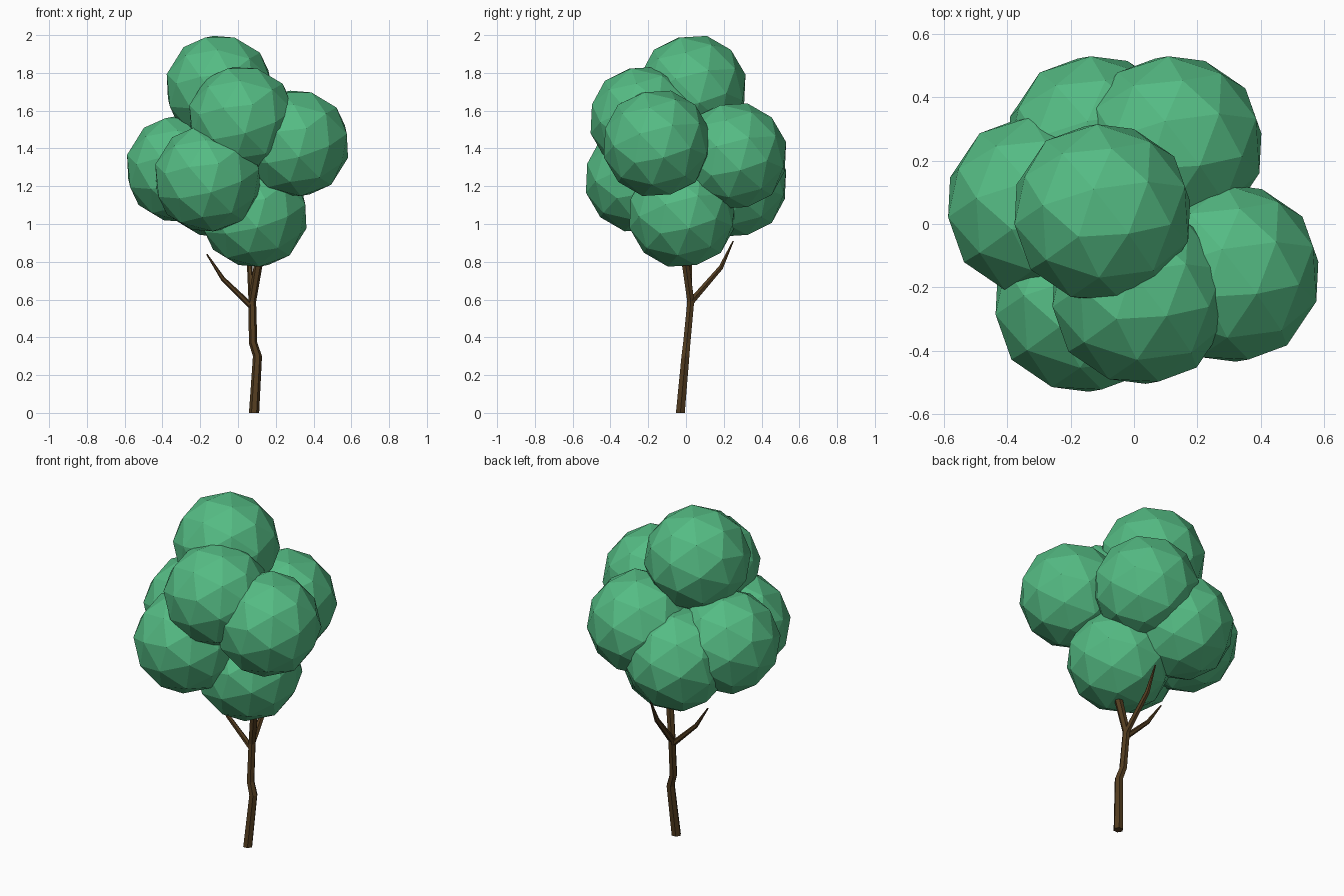
import bpy, bmesh, math
from mathutils import Vector, Matrix

if "Cube" in bpy.data.objects:
    bpy.data.objects.remove(bpy.data.objects["Cube"])


def material(name, color):
    m = bpy.data.materials.new(name)
    m.diffuse_color = (*color, 1)
    m.use_nodes = True
    m.node_tree.nodes["Principled BSDF"].inputs["Base Color"].default_value = m.diffuse_color
    return m


leaf = material("leaf_green", (0.09, 0.50, 0.23))
bark = material("bark_brown", (0.085, 0.045, 0.014))


def add_object(name, bm, mat):
    bmesh.ops.recalc_face_normals(bm, faces=bm.faces)
    mesh = bpy.data.meshes.new(name)
    bm.to_mesh(mesh)
    bm.free()
    mesh.materials.append(mat)
    ob = bpy.data.objects.new(name, mesh)
    bpy.context.collection.objects.link(ob)
    return ob


def limb(name, path, sides=6):
    """Tapered faceted tube through (x, y, z, radius) points."""
    bm = bmesh.new()
    pts = [Vector(p[:3]) for p in path]
    rings = []
    for i, p in enumerate(path):
        d = pts[min(i + 1, len(pts) - 1)] - pts[max(i - 1, 0)]
        if p[2] == 0:
            d = Vector((0, 0, 1))
        q = Vector((0, 0, 1)).rotation_difference(d.normalized())
        ring = []
        for k in range(sides):
            a = 2 * math.pi * k / sides
            ring.append(bm.verts.new(pts[i] + q @ Vector((math.cos(a), math.sin(a), 0)) * p[3]))
        rings.append(ring)
    for r, s in zip(rings, rings[1:]):
        for k in range(sides):
            n = (k + 1) % sides
            bm.faces.new((r[k], r[n], s[n], s[k]))
    bm.faces.new(rings[0])
    bm.faces.new(rings[-1])
    return add_object(name, bm, bark)


# Trunk and branches
limb("trunk", [(0.085, -0.03, 0, 0.027), (0.103, -0.003, 0.30, 0.024),
               (0.08, 0.004, 0.37, 0.022), (0.075, 0.025, 0.59, 0.021),
               (0.108, -0.002, 0.79, 0.023), (0.12, -0.02, 0.95, 0.015)])
limb("left_branch", [(0.075, 0.02, 0.56, 0.016), (-0.08, 0.02, 0.71, 0.012),
                     (-0.165, 0.03, 0.84, 0.004)])
limb("back_branch", [(0.075, 0.02, 0.58, 0.019), (0.062, 0.185, 0.77, 0.014),
                     (0.06, 0.25, 0.91, 0.004)])

# Foliage: identical faceted balls sharing one tilt
pole = Vector((-0.26, -0.26, 0.93)).normalized()
side = Vector((0.10, 0.70, 0.707))
side = (side - pole * side.dot(pole)).normalized()
tilt = Matrix((side, pole.cross(side), pole)).transposed().to_4x4()

clusters = {
    "top": (-0.10, 0.035, 1.717),
    "front_upper": (0.02, -0.225, 1.553),
    "right": (0.305, -0.155, 1.427),
    "left": (-0.31, 0.058, 1.29),
    "front_lower": (-0.16, -0.25, 1.24),
    "bottom": (0.085, -0.02, 1.053),
    "back_upper": (0.125, 0.25, 1.36),
    "back_lower": (-0.12, 0.25, 1.212),
}
for name, pos in clusters.items():
    bm = bmesh.new()
    bmesh.ops.create_icosphere(bm, subdivisions=2, radius=0.29,
                               matrix=Matrix.Translation(pos) @ tilt)
    add_object("foliage_" + name, bm, leaf)
